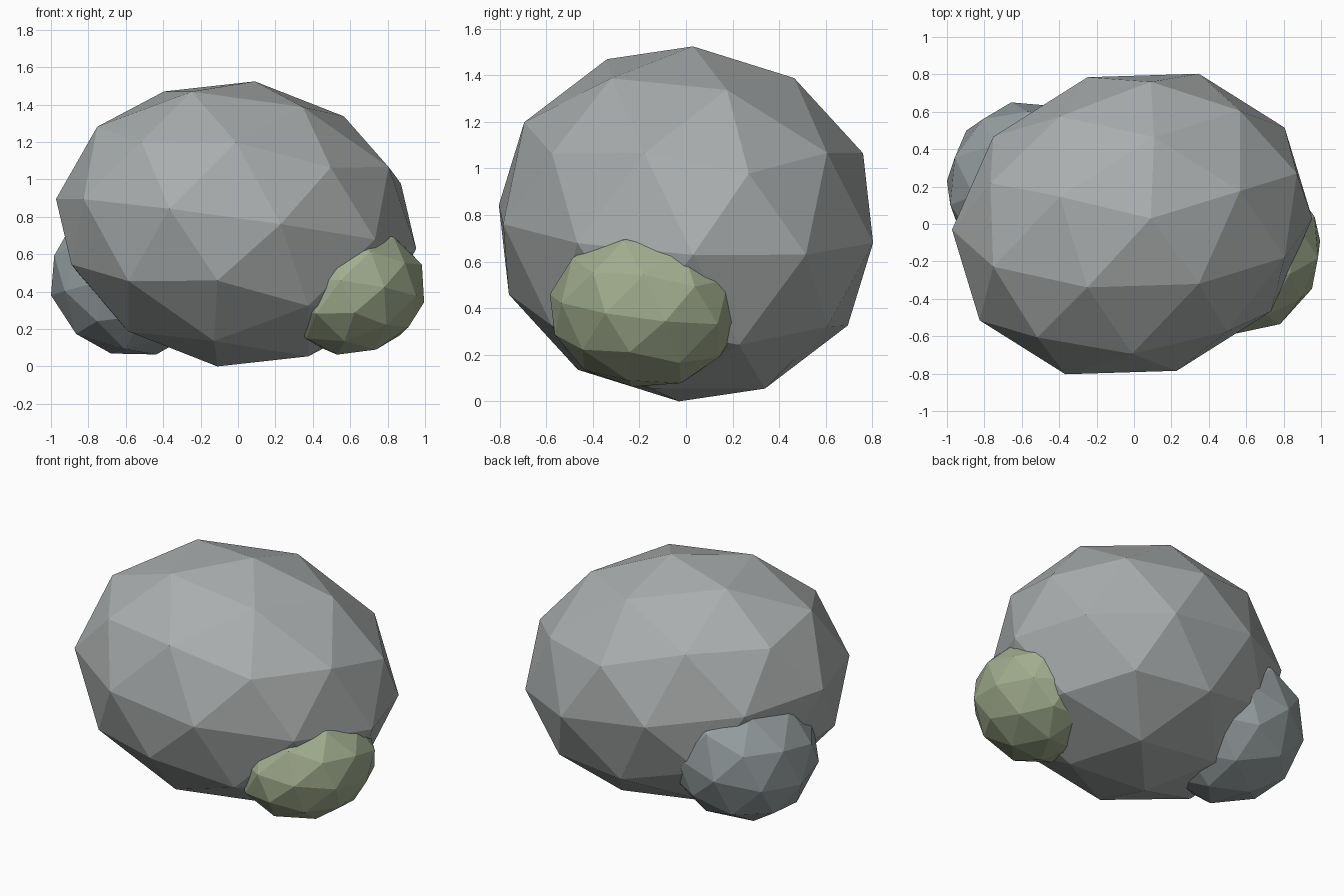
import bpy, bmesh, math
from mathutils import Matrix, Vector

if "Cube" in bpy.data.objects:
    bpy.data.objects.remove(bpy.data.objects["Cube"])


def stone(name, centre, ax, ay, az, turn, color):
    """Low-poly ellipsoid boulder; ax, ay, az are its tilted half-axes."""
    bm = bmesh.new()
    bmesh.ops.create_icosphere(bm, subdivisions=2, radius=1)
    shape = Matrix((ax, ay, az)).transposed() @ Matrix.Rotation(math.radians(turn), 3, 'Z')
    for v in bm.verts:
        v.co = shape @ v.co + Vector(centre)
    bmesh.ops.recalc_face_normals(bm, faces=bm.faces)
    mesh = bpy.data.meshes.new(name)
    bm.to_mesh(mesh)
    bm.free()
    mat = bpy.data.materials.new(name + "_color")
    mat.diffuse_color = (*color, 1)
    mat.use_nodes = True
    mat.node_tree.nodes["Principled BSDF"].inputs["Base Color"].default_value = mat.diffuse_color
    mesh.materials.append(mat)
    obj = bpy.data.objects.new(name, mesh)
    bpy.context.collection.objects.link(obj)
    return obj


# Large main boulder, slightly tilted
stone("boulder", (-0.01, 0, 0.762), (0.963, 0.03, -0.133), (0.062, 0.835, -0.042),
      (0.10, 0.03, 0.762), 18, (0.40, 0.42, 0.42))

# Mossy stone at the front right
stone("mossy_stone", (0.62, -0.17, 0.403), (0.375, 0.08, -0.06), (-0.048, 0.41, -0.04),
      (0.09, 0.06, 0.34), 18, (0.36, 0.42, 0.27))

# Darker stone at the back left
stone("back_stone", (-0.537, 0.19, 0.50), (0.463, -0.04, 0.12), (0.025, 0.471, 0.0),
      (-0.10, 0.02, 0.436), 54, (0.31, 0.35, 0.36))
